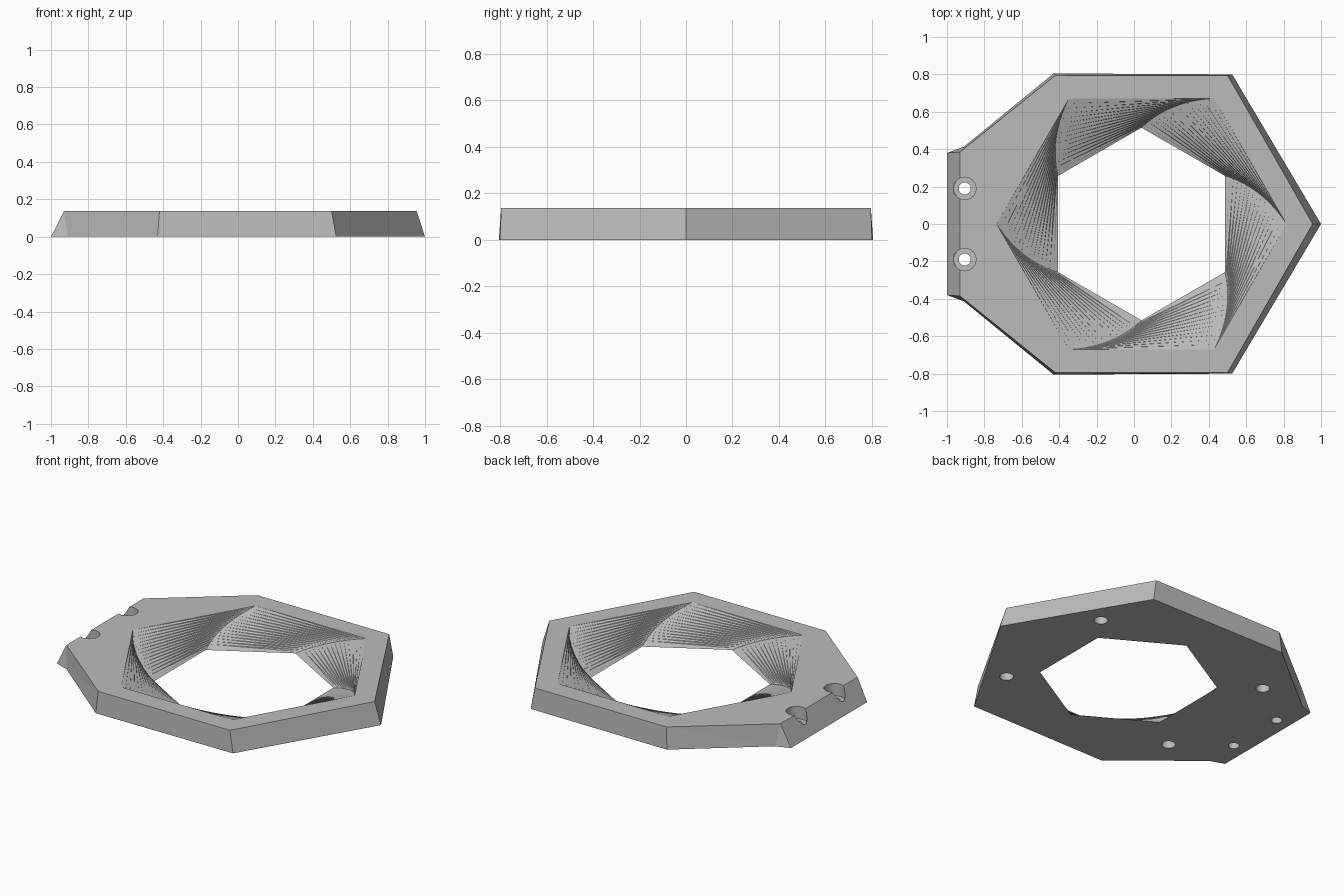
import bpy, bmesh, math

if "Cube" in bpy.data.objects:
    bpy.data.objects.remove(bpy.data.objects["Cube"], do_unlink=True)

H = 0.137          # plate height
CX = 0.04          # centre of the twisted opening
STEPS = 16         # slices of the twist

grey = bpy.data.materials.new("Light grey")
grey.diffuse_color = (0.5, 0.5, 0.5, 1)
grey.use_nodes = True
grey.node_tree.nodes["Principled BSDF"].inputs["Base Color"].default_value = (0.5, 0.5, 0.5, 1)


def make_object(name, bm):
    bmesh.ops.recalc_face_normals(bm, faces=bm.faces)
    mesh = bpy.data.meshes.new(name)
    bm.to_mesh(mesh)
    bm.free()
    mesh.materials.append(grey)
    obj = bpy.data.objects.new(name, mesh)
    bpy.context.collection.objects.link(obj)
    return obj


def ring(cx, cy, radius, z, sides, turn=0.0):
    return [(cx + radius * math.cos(turn + math.tau * i / sides),
             cy + radius * math.sin(turn + math.tau * i / sides), z)
            for i in range(sides)]


def loft(name, rings):
    """Closed solid skinned through a stack of rings."""
    bm = bmesh.new()
    loops = [[bm.verts.new(p) for p in r] for r in rings]
    n = len(loops[0])
    for a, b in zip(loops, loops[1:]):
        for i in range(n):
            j = (i + 1) % n
            bm.faces.new((a[i], a[j], b[j]))
            bm.faces.new((a[i], b[j], b[i]))
    bm.faces.new(loops[0][::-1])
    bm.faces.new(loops[-1])
    return make_object(name, bm)


def mirrored(half):
    """Outline from its +y half, ordered from the tip to the flat end."""
    return half + [(x, -y) for x, y in reversed(half) if y > 0]


# Plate: seven-sided, leaning walls, with a bevelled flat end
low = mirrored([(1, 0), (0.525, 0.8), (-0.43, 0.805), (-0.91, 0.413), (-1, 0.38)])
high = mirrored([(0.955, 0), (0.5, 0.795), (-0.42, 0.795), (-0.93, 0.385)])
bm = bmesh.new()
lo = [bm.verts.new((x, y, 0)) for x, y in low]
hi = [bm.verts.new((x, y, H)) for x, y in high]
bm.faces.new(lo[::-1])
bm.faces.new(hi)
for a, b, c, d in ((0, 1, 1, 0), (1, 2, 2, 1), (4, 5, 4, 3), (7, 8, 6, 5), (8, 0, 0, 6)):
    bm.faces.new((lo[a], lo[b], hi[c], hi[d]))
# Folded corner walls beside the flat end
for wall in ((lo[2], lo[3], hi[2]), (lo[3], hi[3], hi[2]), (lo[3], lo[4], hi[3]),
             (lo[7], lo[6], hi[5]), (lo[6], hi[4], hi[5]), (lo[6], lo[5], hi[4])):
    bm.faces.new(wall)
plate = make_object("twisted_plate", bm)

# Hexagonal opening that widens and turns as it rises
twist = []
for k in range(STEPS + 1):
    t = k / STEPS
    twist.append(ring(CX, 0, 0.515 + 0.26 * t, H * t, 6, math.radians(30 * (1 - t))))
twist.insert(0, [(x, y, -0.05) for x, y, z in twist[0]])
twist.append([(x, y, H + 0.05) for x, y, z in twist[-1]])
cutters = [loft("opening_cutter", twist)]

for y in (-0.19, 0.19):
    # Screw holes with a wide recess
    steps = ((0.032, -0.05), (0.032, 0.06), (0.06, 0.06), (0.06, H + 0.05))
    cutters.append(loft("screw_hole_cutter",
                        [ring(-0.905, y, r, z, 32) for r, z in steps]))
for x in (-0.61, 0.6):
    for y in (-0.42, 0.42):
        # Blind sockets underneath
        cutters.append(loft("socket_cutter",
                            [ring(x, y, 0.04, z, 32) for z in (-0.05, 0.07)]))

# Cut everything out of the plate
for cutter in cutters:
    mod = plate.modifiers.new(cutter.name, "BOOLEAN")
    mod.operation = "DIFFERENCE"
    mod.solver = "EXACT"
    mod.object = cutter
bpy.context.view_layer.update()
cut = bpy.data.meshes.new_from_object(
    plate.evaluated_get(bpy.context.evaluated_depsgraph_get()))
plate.modifiers.clear()
plate.data = cut
cut.name = "twisted_plate"
for cutter in cutters:
    bpy.data.objects.remove(cutter, do_unlink=True)

# One material, flat faces
cut.materials.clear()
cut.materials.append(grey)
for face in cut.polygons:
    face.material_index = 0
    face.use_smooth = False
